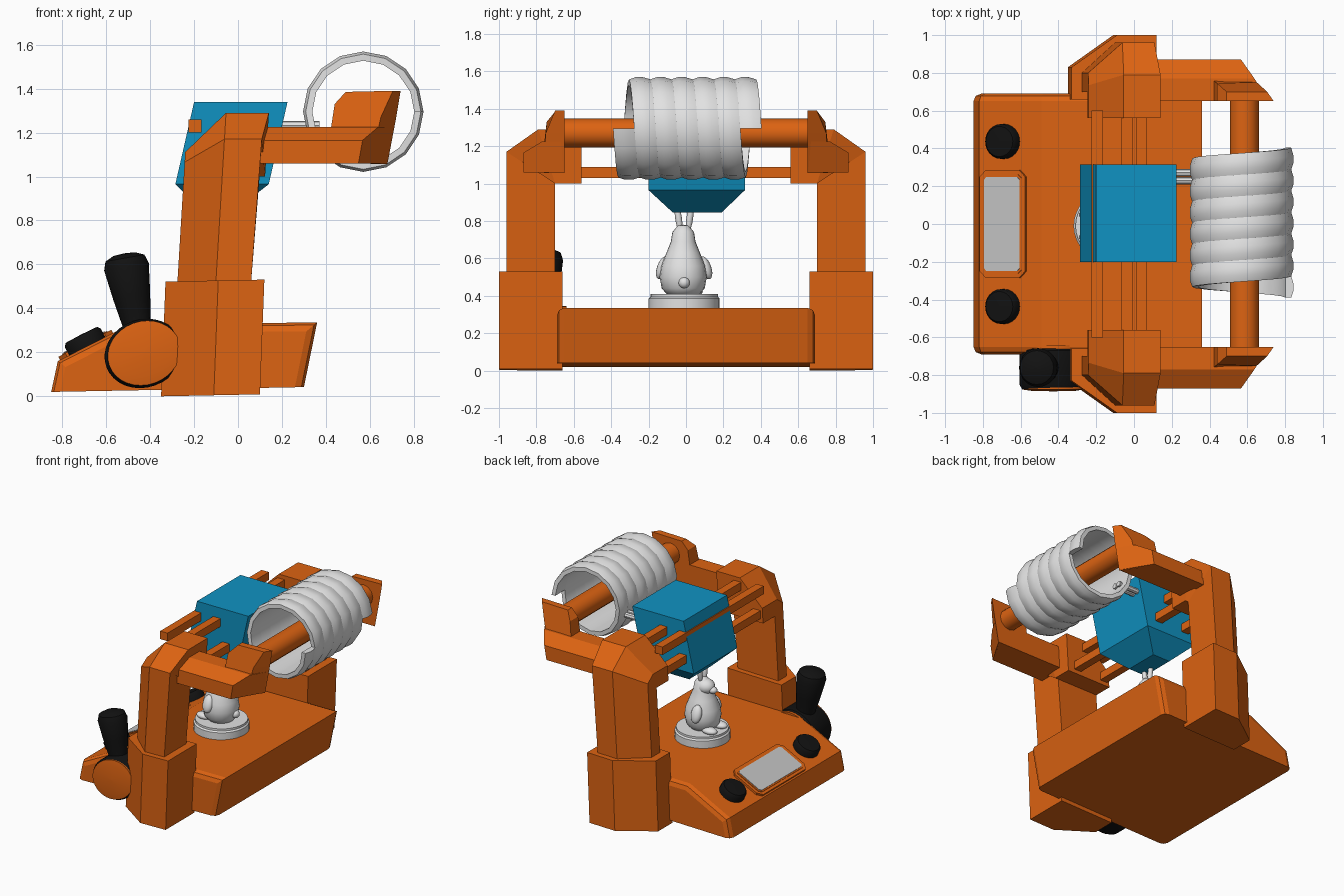
import bpy, bmesh, math
from mathutils import Matrix, Vector, Euler

cube = bpy.data.objects.get("Cube")
if cube:
    bpy.data.objects.remove(cube)


def material(name, rgb):
    m = bpy.data.materials.new(name)
    m.use_nodes = True
    m.diffuse_color = (*rgb, 1)
    m.node_tree.nodes["Principled BSDF"].inputs["Base Color"].default_value = (*rgb, 1)
    return m


ORANGE = material("orange", (0.72, 0.125, 0.006))
BLUE = material("blue", (0.005, 0.29, 0.54))
WHITE = material("white", (0.76, 0.76, 0.76))
GREY = material("screen_grey", (0.56, 0.56, 0.56))
BLACK = material("black", (0.006, 0.006, 0.006))


def finish(name, bm, mat, smooth=None):
    bmesh.ops.remove_doubles(bm, verts=bm.verts, dist=0.0002)
    bmesh.ops.recalc_face_normals(bm, faces=bm.faces)
    me = bpy.data.meshes.new(name)
    bm.to_mesh(me)
    bm.free()
    me.materials.append(mat)
    if smooth:
        me.shade_smooth()
        me.set_sharp_from_angle(angle=math.radians(smooth))
    ob = bpy.data.objects.new(name, me)
    bpy.context.collection.objects.link(ob)
    return ob


def loft_mesh(rings):
    """Skin closed rings of equal length and cap both ends."""
    bm = bmesh.new()
    vs = [[bm.verts.new(p) for p in r] for r in rings]
    n = len(vs[0])
    for a, b in zip(vs, vs[1:]):
        for i in range(n):
            j = (i + 1) % n
            bm.faces.new((a[i], a[j], b[j], b[i]))
    bm.faces.new(vs[0])
    bm.faces.new(vs[-1])
    return bm


def loft(name, rings, mat, smooth=None):
    return finish(name, loft_mesh(rings), mat, smooth)


def box(name, lo, hi, mat):
    (a, b, c), (d, e, f) = lo, hi
    return loft(name, [[(a, b, z), (d, b, z), (d, e, z), (a, e, z)] for z in (c, f)], mat)


def lathe(name, profile, mat, loc, rot=(0, 0, 0), n=24, scale=(1, 1, 1), smooth=40):
    mtx = Matrix.LocRotScale(Vector(loc), Euler([math.radians(a) for a in rot]), Vector(scale))
    rings = [[mtx @ Vector((max(r, 0.0005) * math.cos(k * math.tau / n),
                            max(r, 0.0005) * math.sin(k * math.tau / n), h))
              for k in range(n)] for r, h in profile]
    return loft(name, rings, mat, smooth)


def ball(name, loc, size, mat, rot=(0, 0, 0)):
    arc = [(math.sin(i * math.pi / 10), -math.cos(i * math.pi / 10)) for i in range(11)]
    return lathe(name, arc, mat, loc, rot, 16, size, 60)


# Base body: sloped front, leaning back wall, softened upper and corner edges
side = [(-0.85, 0.02), (-0.82, 0.16), (-0.49, 0.328), (0.36, 0.336), (0.30, 0.042)]
bm = loft_mesh([[(x, y, z) for x, z in side] for y in (-0.69, 0.69)])
bmesh.ops.recalc_face_normals(bm, faces=bm.faces)
soft = []
for e in bm.edges:
    mid = (e.verts[0].co + e.verts[1].co) / 2
    is_side = abs(mid.y) > 0.5
    if is_side and mid.z > 0.06:
        soft.append(e)
bmesh.ops.bevel(bm, geom=soft, offset=0.04, segments=2, profile=0.5, affect='EDGES')
finish("base_body", bm, ORANGE)

# Control panel: frame, screen and two knobs lying on the slope
TILT = -27
tilt = Matrix.Translation((-0.69, 0, 0.228)) @ Matrix.Rotation(math.radians(TILT), 4, 'Y')


def panel(name, w, h, z0, z1, mat, cut):
    outline = [(w, h - cut), (w - cut, h), (cut - w, h), (-w, h - cut),
               (-w, cut - h), (cut - w, -h), (w - cut, -h), (w, cut - h)]
    loft(name, [[tilt @ Vector((x, y, z)) for x, y in outline] for z in (z0, z1)], mat)


panel("screen_frame", 0.135, 0.285, -0.02, 0.015, ORANGE, 0.035)
panel("screen_bezel", 0.115, 0.262, 0, 0.019, ORANGE, 0.02)
panel("screen", 0.105, 0.25, 0.012, 0.023, GREY, 0.015)
for s, label in ((1, "left"), (-1, "right")):
    lathe(label + "_knob", [(0.092, -0.02), (0.092, 0.035), (0.08, 0.05), (0, 0.052)], BLACK,
          (-0.69, s * 0.437, 0.235), (0, TILT, 0))

# Portal frame and spool arms, one set per side
for s, label in ((1, "left"), (-1, "right")):
    foot = [(-0.35, 0.66), (-0.35, 0.83), (-0.11, 1.0), (0.10, 1.0), (0.10, 0.66)]
    loft(label + "_pillar_foot",
         [[(x + lean, s * y, z + x * 0.02 + 0.007) for x, y in foot]
          for z, lean in ((0, 0), (0.522, 0.02))], ORANGE)

    # Upper pillar bends inward: t runs from the inner to the outer side
    section = [(-0.275, 0), (-0.275, 0.10), (-0.10, 0.26), (0.06, 0.26), (0.06, 0)]

    def bend(y_in, y_out, z_in, z_out, widen):
        ring = []
        for x, t in section:
            k = t / 0.26
            z = z_in + (z_out - z_in) * k
            back = widen if x > 0 else 0
            ring.append((x + back + (z - 0.53) * 0.06, s * (y_in + (y_out - y_in) * k), z))
        return ring

    loft(label + "_pillar", [bend(0.70, 0.96, 0.51, 0.51, 0),
                             bend(0.70, 0.96, 1.0, 1.17, 0.01),
                             bend(0.70, 0.79, 1.0, 1.29, 0.035),
                             bend(0.56, 0.56, 1.0, 1.29, 0.035)], ORANGE)

    beam = [(0.65, 1.06), (0.65, 1.225), (0.77, 1.225), (0.87, 1.165), (0.87, 1.06)]
    loft(label + "_spool_arm",
         [[(0.03, s * y, z) for y, z in beam],
          [(0.68 - (y - 0.65) * 0.6 + (z - 1.06) * 0.18, s * y, z) for y, z in beam]], ORANGE)

    # Raised bracket: profile point plus its outer y
    bracket = [(0.42, 1.2, 0.76), (0.44, 1.33, 0.745), (0.49, 1.385, 0.70),
               (0.74, 1.39, 0.70), (0.72, 1.27, 0.75), (0.68, 1.058, 0.76)]
    loft(label + "_spool_bracket",
         [[(x, s * 0.65, z) for x, z, y in bracket],
          [(x - (0.7 * (y - 0.65) if x > 0.6 else 0), s * y, z) for x, z, y in bracket]], ORANGE)

# Guide rails across the portal
for i, (x, z) in enumerate(((-0.195, 1.23), (-0.035, 1.23), (-0.195, 1.06), (0.04, 1.06))):
    box("guide_rail_%d" % (i + 1), (x - 0.03, -0.6, z - 0.03), (x + 0.03, 0.6, z + 0.03), ORANGE)

# Print head: leaning block with a tapered nozzle underneath
loft("print_head", [
    [(x, y, z) for x, y in ((x0, y0), (x1, y0), (x1, y1), (x0, y1))]
    for x0, x1, y0, y1, z in ((-0.16, -0.015, -0.07, 0.19, 0.845),
                              (-0.285, 0.14, -0.20, 0.315, 0.965),
                              (-0.20, 0.225, -0.20, 0.315, 1.338))], BLUE)

# Filament strands feeding the head
for i, y in enumerate((0.23, 0.272)):
    lathe("feed_strand_%d" % (i + 1), [(0.02, 0), (0.02, 0.2)], WHITE,
          (0.17, y, 1.233), (0, 90, 0), 8)

# Spool bar and helical filament coil
lathe("spool_bar", [(0.078, -0.67), (0.078, 0.67)], ORANGE, (0.585, 0, 1.27), (90, 0, 0), 12)
PITCH, TURNS, STEPS = 0.113, 6, 16
strand = [(0.232, 0.0), (0.262, 0.0), (0.274, 0.035), (0.274, 0.075), (0.262, 0.116), (0.232, 0.116)]
coil = []
for k in range(TURNS * STEPS + 1):
    a = -k * math.tau / STEPS
    coil.append([(0.57 + r * math.cos(a), -0.39 + PITCH * k / STEPS + w, 1.295 + r * math.sin(a))
                 for r, w in strand])
loft("filament_coil", coil, WHITE, 35)

# Crank on the side of the base: black drum, orange cap and flared grip
lathe("crank_drum", [(0.15, 0), (0.18, 0.03), (0.18, 0.21), (0.165, 0.235)], BLACK,
      (-0.43, -0.64, 0.195), (90, -20, 0), 32, (1, 0.86, 1))
lathe("crank_cap", [(0.168, 0), (0.168, 0.236), (0.12, 0.243), (0, 0.246)], ORANGE,
      (-0.427, -0.64, 0.197), (90, -20, 0), 32, (1, 0.86, 1))
lathe("crank_grip", [(0.06, 0), (0.062, 0.08), (0.085, 0.22), (0.103, 0.36),
                     (0.09, 0.4), (0.05, 0.418), (0, 0.422)], BLACK,
      (-0.445, -0.76, 0.235), (0, -10, 0), 20)

# Printed figurine on a round plinth
FX, FY = -0.13, -0.01
lathe("plinth", [(0.19, 0.32), (0.19, 0.385), (0.18, 0.395), (0.18, 0.41), (0, 0.41)], WHITE,
      (FX, FY, 0), n=32, smooth=30)
lathe("figurine_body", [(0.08, 0.40), (0.115, 0.44), (0.126, 0.50), (0.118, 0.56), (0.09, 0.63),
                        (0.066, 0.69), (0.058, 0.74), (0.03, 0.775), (0, 0.78)], WHITE,
      (FX, FY - 0.005, 0), n=20, smooth=60)
ball("figurine_head", (FX - 0.02, FY - 0.005, 0.715), (0.07, 0.062, 0.055), WHITE)
ball("figurine_muzzle", (FX - 0.08, FY - 0.005, 0.70), (0.035, 0.03, 0.025), WHITE)
ball("figurine_tail", (FX + 0.115, FY, 0.47), (0.03, 0.03, 0.03), WHITE)
for s, label in ((1, "left"), (-1, "right")):
    ball("figurine_%s_ear" % label, (FX, FY + s * 0.03, 0.815), (0.018, 0.018, 0.08), WHITE, (-s * 8, 0, 0))
    ball("figurine_%s_arm" % label, (FX - 0.03, FY + s * 0.115, 0.55), (0.04, 0.03, 0.065), WHITE, (s * 20, 0, 0))
    ball("figurine_%s_foot" % label, (FX - 0.10, FY + s * 0.06, 0.425), (0.06, 0.04, 0.025), WHITE)
